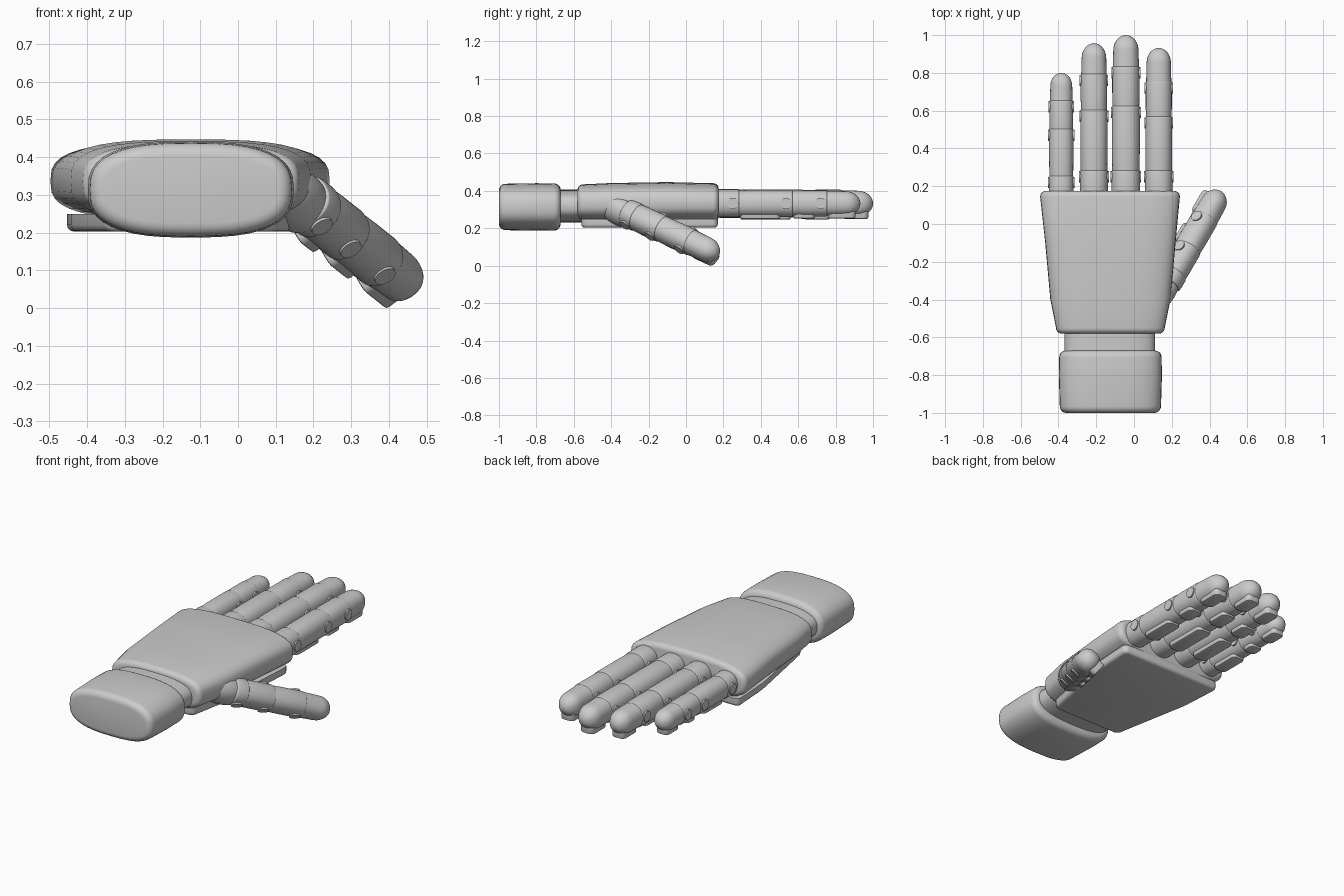
import bpy, bmesh, math
from mathutils import Matrix, Vector

if "Cube" in bpy.data.objects:
    bpy.data.objects.remove(bpy.data.objects["Cube"])

N = 40


def finish(name, bm, mat=None):
    bmesh.ops.recalc_face_normals(bm, faces=bm.faces[:])
    me = bpy.data.meshes.new(name)
    bm.to_mesh(me)
    bm.free()
    ob = bpy.data.objects.new(name, me)
    bpy.context.collection.objects.link(ob)
    if mat:
        ob.matrix_world = mat
    return ob


def loft(name, sections, n, mat=None):
    """Superellipse sections (y, cx, cz, half width, half height) joined along y."""
    bm = bmesh.new()
    rings = []
    for y, cx, cz, hw, hh in sections:
        ring = []
        for i in range(N):
            a = 2 * math.pi * i / N
            c, s = math.cos(a), math.sin(a)
            ring.append(bm.verts.new((cx + hw * math.copysign(abs(c) ** (2 / n), c), y,
                                      cz + hh * math.copysign(abs(s) ** (2 / n), s))))
        rings.append(ring)
    for a, b in zip(rings, rings[1:]):
        for i in range(N):
            j = (i + 1) % N
            bm.faces.new((a[i], a[j], b[j], b[i]))
    bm.faces.new(rings[0])
    bm.faces.new(rings[-1])
    return finish(name, bm, mat)


def rounded_ends(body, r):
    """Add quarter-round shoulders of radius r outside both ends of a section list."""
    def cap(sec, sign):
        y, cx, cz, hw, hh = sec
        out = []
        for k in range(1, 6):
            a = math.pi / 2 * k / 5
            d = r * (1 - math.cos(a))
            out.append((y + sign * r * math.sin(a), cx, cz, hw - d, hh - d))
        return out
    return cap(body[0], -1)[::-1] + body + cap(body[-1], 1)


def box(name, size, loc, bevel, mat):
    bm = bmesh.new()
    bmesh.ops.create_cube(bm, size=1, matrix=Matrix.Translation(loc) @ Matrix.Diagonal((*size, 1)))
    ends = [e for e in bm.edges if abs(e.verts[0].co.z - e.verts[1].co.z) > 1e-4]
    bmesh.ops.bevel(bm, geom=ends, offset=size[0] * 0.3, segments=4, profile=0.5, affect='EDGES')
    low = min(v.co.z for v in bm.verts)
    rim = [e for e in bm.edges if all(v.co.z < low + 1e-4 for v in e.verts)]
    bmesh.ops.bevel(bm, geom=rim, offset=bevel, segments=2, profile=0.5, affect='EDGES')
    return finish(name, bm, mat)


def pivot(name, y, half, mat):
    bm = bmesh.new()
    m = Matrix.Translation((0, y, 0)) @ Matrix.Rotation(math.pi / 2, 4, 'Y')
    bmesh.ops.create_cone(bm, cap_ends=True, segments=24, radius1=0.03, radius2=0.03,
                          depth=2 * half, matrix=m)
    return finish(name, bm, mat)


def digit(name, mat, start, joints, tip, hw, hh):
    """Links, side pivots and grip pads along local +y; pads face local -z."""
    stops = [start] + joints + [tip]
    for i, (a, b) in enumerate(zip(stops, stops[1:])):
        k = 1 - 0.025 * i
        w, h = hw * k, hh * k
        label = f"{name}_link_{i + 1}"
        if b != tip:
            secs = rounded_ends([(a, 0, 0, w * 0.97, h * 0.97), ((a + b) / 2, 0, 0, w, h),
                                 (b + 0.027, 0, 0, w, h)], 0.008)
        else:
            # domed fingertip
            r = w * 1.15
            secs = [(a, 0, 0, w, h)]
            for s in range(0, 10):
                t = math.pi / 2 * s / 9.2
                f = math.cos(t)
                secs.append((b - r + r * math.sin(t), 0, 0, w * 0.95 * f, h * 0.95 * f))
        loft(label, secs, 2.25, mat)
        if i > 0:
            lo, hi = a + 0.04, (b - 0.025 if b == tip else b - 0.03)
            box(f"{name}_pad_{i}", (w * 1.25, hi - lo, 0.045),
                (0, (lo + hi) / 2, -h + 0.011), 0.009, mat)
    for i, j in enumerate(joints):
        pivot(f"{name}_pivot_{i + 1}", j, hw * (1 - 0.025 * i) + 0.005, mat)


# forearm cuff, wrist and palm
loft("cuff", rounded_ends([(-0.965, -0.125, 0.314, 0.268, 0.124),
                           (-0.8, -0.125, 0.314, 0.273, 0.127),
                           (-0.705, -0.125, 0.314, 0.271, 0.126)], 0.035), 2.7)
loft("wrist", [(-0.75, -0.128, 0.32, 0.24, 0.088), (-0.5, -0.128, 0.32, 0.24, 0.088)], 2.7)
loft("palm", rounded_ends([(-0.55, -0.125, 0.335, 0.288, 0.1),
                           (-0.4, -0.125, 0.337, 0.318, 0.105),
                           (-0.1, -0.125, 0.34, 0.345, 0.107),
                           (0.145, -0.127, 0.337, 0.37, 0.104)], 0.03), 3.0)

# flat plate on the palm side
bm = bmesh.new()
outline = [(-0.455, 0.17), (0.205, 0.17), (0.19, -0.08), (0.1, -0.56), (-0.35, -0.56), (-0.44, -0.08)]
face = bm.faces.new([bm.verts.new((x, y, 0.25)) for x, y in outline])
ext = bmesh.ops.extrude_face_region(bm, geom=[face])
for v in ext['geom']:
    if isinstance(v, bmesh.types.BMVert):
        v.co.z = 0.203
up = [e for e in bm.edges if abs(e.verts[0].co.z - e.verts[1].co.z) > 0.01]
bmesh.ops.bevel(bm, geom=up, offset=0.03, segments=4, profile=0.5, affect='EDGES')
rim = [e for e in bm.edges if all(v.co.z < 0.21 for v in e.verts)]
bmesh.ops.bevel(bm, geom=rim, offset=0.018, segments=3, profile=0.5, affect='EDGES')
finish("palm_plate", bm)

# four fingers: name, x, joints, tip, half width
for name, x, joints, tip, hw in (
        ("little_finger", -0.385, [0.22, 0.47, 0.62], 0.80, 0.066),
        ("ring_finger", -0.212, [0.25, 0.57, 0.76], 0.957, 0.074),
        ("middle_finger", -0.043, [0.25, 0.59, 0.80], 1.0, 0.076),
        ("index_finger", 0.131, [0.25, 0.535, 0.72], 0.932, 0.073)):
    digit(name, Matrix.Translation((x, 0, 0.333)), 0.13, joints, tip, hw, hw + 0.001)

# thumb, angled out and down with its pads facing the palm
d = Vector((0.466, 0.803, -0.37)).normalized()
z = Vector((0.78, -0.18, 0.59))
z = (z - d * z.dot(d)).normalized()
x = d.cross(z)
thumb = Matrix((x, d, z)).transposed().to_4x4()
thumb.translation = (0.15, -0.359, 0.303)
digit("thumb", thumb, 0.06, [0.09, 0.255, 0.45], 0.66, 0.073, 0.075)

# rounded thumb root blending into the palm
bm = bmesh.new()
root = thumb @ Matrix.Translation((0, 0.01, -0.015)) @ Matrix.Diagonal((0.075, 0.15, 0.085, 1))
bmesh.ops.create_uvsphere(bm, u_segments=32, v_segments=16, radius=1, matrix=root)
finish("thumb_root", bm)

bpy.ops.object.select_all(action='SELECT')
bpy.context.view_layer.objects.active = bpy.data.objects["palm"]
bpy.ops.object.shade_smooth_by_angle(angle=math.radians(35))
